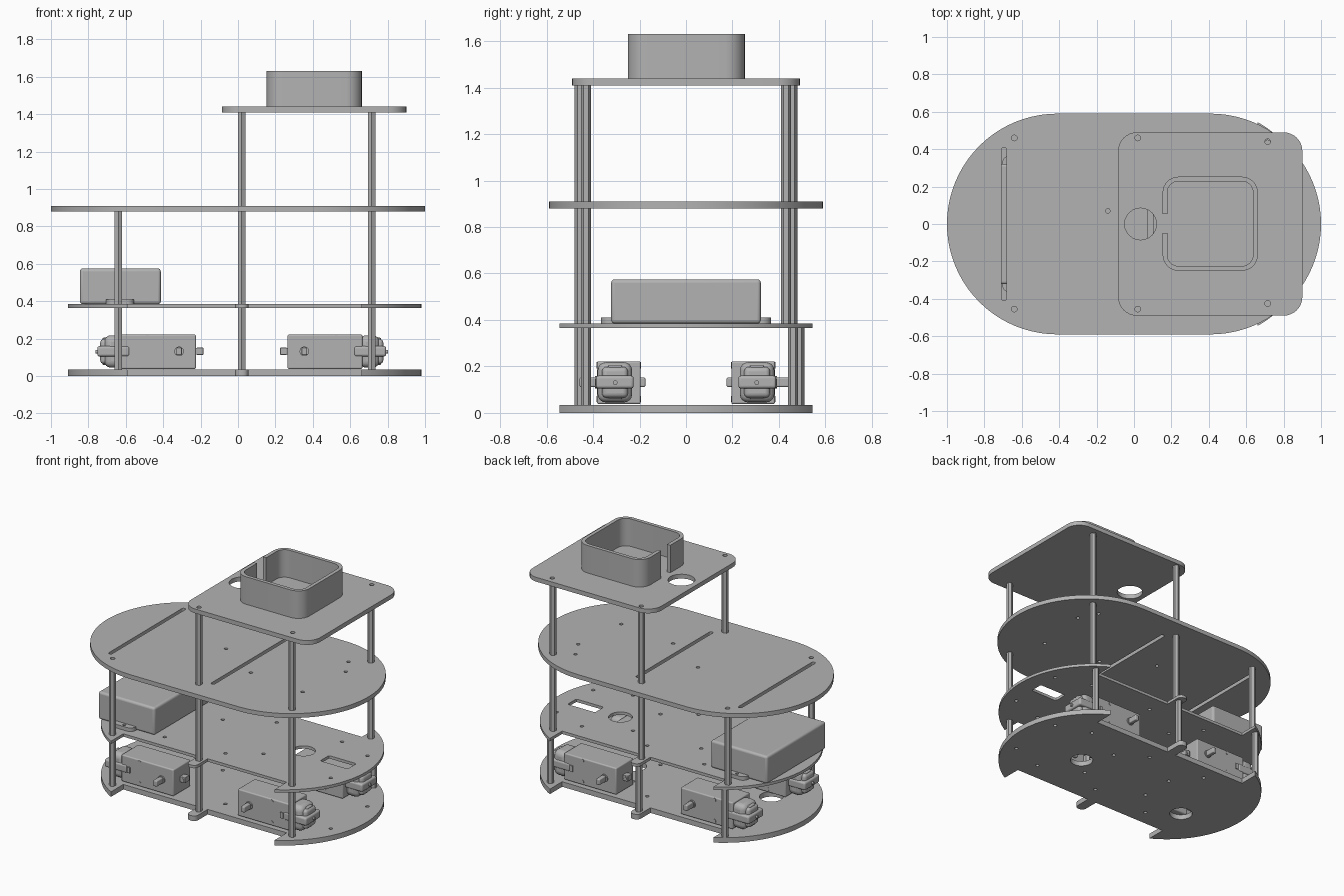
import bpy
from math import sin, cos, pi, acos, sqrt
from mathutils import Matrix

cube = bpy.data.objects.get("Cube")
if cube:
    bpy.data.objects.remove(cube, do_unlink=True)

grey = bpy.data.materials.new("plain grey")
grey.use_nodes = True
grey.diffuse_color = (0.45, 0.45, 0.45, 1)
grey.node_tree.nodes["Principled BSDF"].inputs["Base Color"].default_value = grey.diffuse_color
parts = []


def finish(ob, name, bevel=0.0):
    ob.name = name
    ob.data.materials.clear()
    ob.data.materials.append(grey)
    if bevel:
        mod = ob.modifiers.new("round edges", "BEVEL")
        mod.width, mod.segments = bevel, 4
    parts.append(ob)
    return ob


def arc(cx, cy, r, a0, a1, n=24):
    return [(cx + r * cos(a0 + (a1 - a0) * i / n), cy + r * sin(a0 + (a1 - a0) * i / n))
            for i in range(n + 1)]


def circle(cx, cy, r):
    return arc(cx, cy, r, 0, 2 * pi)[:-1]


def round_rect(x0, x1, y0, y1, r, n=8):
    # counter-clockwise from the lower left corner
    pts = []
    for k, (x, y) in enumerate([(x0 + r, y0 + r), (x1 - r, y0 + r), (x1 - r, y1 - r), (x0 + r, y1 - r)]):
        pts += arc(x, y, r, pi + k * pi / 2, pi * 1.5 + k * pi / 2, n)
    return pts


def slab(name, loops, z0, z1):
    # filled outline with holes, extruded upward
    cu = bpy.data.curves.new(name, "CURVE")
    cu.dimensions, cu.fill_mode, cu.extrude = "2D", "BOTH", (z1 - z0) / 2
    for loop in loops:
        sp = cu.splines.new("POLY")
        sp.points.add(len(loop) - 1)
        for p, (x, y) in zip(sp.points, loop):
            p.co = (x, y, 0, 1)
        sp.use_cyclic_u = True
    tmp = bpy.data.objects.new(name, cu)
    bpy.context.collection.objects.link(tmp)
    mesh = bpy.data.meshes.new_from_object(tmp.evaluated_get(bpy.context.evaluated_depsgraph_get()))
    bpy.data.objects.remove(tmp, do_unlink=True)
    mesh.transform(Matrix.Translation((0, 0, (z0 + z1) / 2)))
    ob = bpy.data.objects.new(name, mesh)
    bpy.context.collection.objects.link(ob)
    return finish(ob, name)


def box(name, x0, x1, y0, y1, z0, z1, bevel=0.0):
    bpy.ops.mesh.primitive_cube_add(size=1)
    ob = bpy.context.object
    ob.data.transform(Matrix.Translation(((x0 + x1) / 2, (y0 + y1) / 2, (z0 + z1) / 2))
                      @ Matrix.Diagonal((abs(x1 - x0), abs(y1 - y0), z1 - z0, 1)))
    return finish(ob, name, bevel)


def cylinder(name, loc, r, length, axis="Z", sides=16):
    bpy.ops.mesh.primitive_cylinder_add(vertices=sides, radius=r, depth=length)
    ob = bpy.context.object
    turn = {"Z": Matrix(), "X": Matrix.Rotation(pi / 2, 4, "Y"), "Y": Matrix.Rotation(pi / 2, 4, "X")}[axis]
    ob.data.transform(Matrix.Translation(loc) @ turn)
    return finish(ob, name)


# Heights of the plates
BASE, MID, DECK, TOP = (0, 0.035), (0.365, 0.385), (0.88, 0.91), (1.41, 1.44)
MIDX = 0.035
POST_X = (-0.64, 0.02, 0.715)


def chassis_outline():
    # round ends, wheel cut-outs and a small tab on each long side
    r, c, hook, inner, tip = 0.624, 0.321, 0.625, 0.41, 0.545
    a = acos((hook - c) / r)
    tab = round_rect(-0.05, 0.02, -tip, -0.3, 0.03, 5)[:12]
    front = [(-hook, -inner), (-0.05, -inner)] + tab + [(0.02, -inner), (hook, -inner)]
    back = [(x, -y) for x, y in reversed(front)]
    pts = arc(c, 0, r, -a, a, 40) + back + arc(-c, 0, r, pi - a, pi + a, 40) + front
    return [(x + MIDX, y) for x, y in pts]


screws = [circle(x, y * s, 0.012) for s in (-1, 1)
          for x, y in ((0.85, 0.2), (0.6, 0.28), (0.3, 0.15), (0.1, 0.28), (-0.2, 0.12), (-0.35, 0.3))]
slab("base_plate", [chassis_outline(), circle(0.42, -0.04, 0.075), circle(-0.54, -0.16, 0.075)] + screws, *BASE)
slab("middle_plate", [chassis_outline(), circle(0.48, 0.03, 0.075),
                      round_rect(0.65, 0.86, -0.03, 0.065, 0.01, 2)] + screws, *MID)

# Long upper deck with two slots
stadium = arc(0.41, 0, 0.59, -pi / 2, pi / 2, 40) + arc(-0.41, 0, 0.59, pi / 2, pi * 1.5, 40)
slots = [round_rect(x - 0.013, x + 0.013, -0.41, 0.41, 0.012, 4) for x in (-0.695, 0.088)]
deck_holes = [circle(x, y, 0.012) for x, y in
              ((0.62, -0.18), (0.67, 0.22), (0.6, 0.35), (0.19, -0.13), (-0.14, 0.07))]
deck_posts = [circle(-0.64, y, 0.015) for y in (-0.455, 0.46)]
slab("upper_deck", [stadium] + slots + deck_holes + deck_posts, *DECK)

# Top platform and its open tray
top_holes = [circle(x, y, 0.015) for x, y in ((0.02, -0.455), (0.02, 0.46), (0.715, -0.425), (0.715, 0.44))]
slab("top_platform", [round_rect(-0.085, 0.9, -0.49, 0.49, 0.1), circle(0.035, 0, 0.085)] + top_holes, *TOP)
outer = round_rect(0.153, 0.662, -0.25, 0.253, 0.085)
inner = round_rect(0.178, 0.637, -0.225, 0.228, 0.06)
slab("open_tray", [[(0.153, -0.047)] + outer + [(0.153, 0.053), (0.178, 0.053)]
                   + inner[::-1] + [(0.178, -0.047)]], TOP[1], 1.63)

# Hexagonal posts between the plates
for x in POST_X:
    for side in (-1, 1):
        y = 0.43 if x > 0.5 else 0.457
        low = y + 0.03 if side > 0 else y
        spans = [(low, BASE[1], MID[0]), (y, MID[1], DECK[0])]
        if x > 0:
            spans.append((y, DECK[1], TOP[0]))
        for py, z0, z1 in spans:
            cylinder("hex_post", (x, side * py, (z0 + z1) / 2), 0.022, z1 - z0, sides=6)

# Battery box with rounded mounting ears
box("battery_box", -0.845, -0.413, -0.322, 0.322, MID[1], 0.575, 0.015)
for side in (-1, 1):
    ear = round_rect(-0.705, -0.555, 0.25, 0.365, 0.04)
    slab("battery_ear", [[(x, side * y) for x, y in ear], circle(-0.63, side * 0.342, 0.01)], MID[1], 0.41)


def gear_motor(end, side):
    # end is the x direction of the motor can, side the y direction of the shaft
    def X(d):
        return 0.02 + end * d

    def bx(name, d0, d1, y0, y1, z0, z1, bevel=0.0):
        box(name, X(d0), X(d1), side * y0, side * y1, z0, z1, bevel)

    def pin(name, d, y, z, r, length):
        cylinder(name, (X(d), side * y, z), r, length, "Y")

    bx("gearbox", 0.245, 0.645, 0.195, 0.383, 0.038, 0.222, 0.008)
    bx("motor_can", 0.63, 0.735, 0.232, 0.38, 0.045, 0.218, 0.035)
    bx("motor_end_cap", 0.70, 0.757, 0.25, 0.362, 0.065, 0.198, 0.02)
    bx("motor_strap", 0.60, 0.772, 0.225, 0.388, 0.105, 0.16, 0.012)
    cylinder("motor_axle", (X(0.772), side * 0.305, 0.13), 0.01, 0.02, "X")
    for z in (0.075, 0.19):
        bx("motor_clip", 0.69, 0.745, 0.275, 0.335, z - 0.015, z + 0.015, 0.006)
    # mounting lug with an eye
    bx("lug_arm", 0.225, 0.25, 0.27, 0.31, 0.115, 0.15)
    bx("lug", 0.205, 0.24, 0.265, 0.315, 0.113, 0.152, 0.004)
    pin("lug_eye", 0.222, 0.29, 0.132, 0.011, 0.058)
    # output shaft, locating peg and screw heads
    pin("shaft_collar", 0.335, 0.386, 0.132, 0.026, 0.012)
    bx("output_shaft", 0.32, 0.35, 0.38, 0.458, 0.112, 0.152, 0.006)
    bx("inner_shaft", 0.32, 0.35, 0.175, 0.2, 0.112, 0.152, 0.006)
    bx("locating_peg", 0.575, 0.597, 0.38, 0.39, 0.112, 0.152)
    for z in (0.06, 0.205):
        pin("screw_head", 0.505, 0.29, z, 0.013, 0.192)


for end in (-1, 1):
    for side in (-1, 1):
        gear_motor(end, side)

# Smooth shading with sharp edges kept
bpy.ops.object.select_all(action="DESELECT")
for ob in parts:
    ob.select_set(True)
bpy.context.view_layer.objects.active = parts[0]
bpy.ops.object.shade_smooth_by_angle(angle=0.6)
